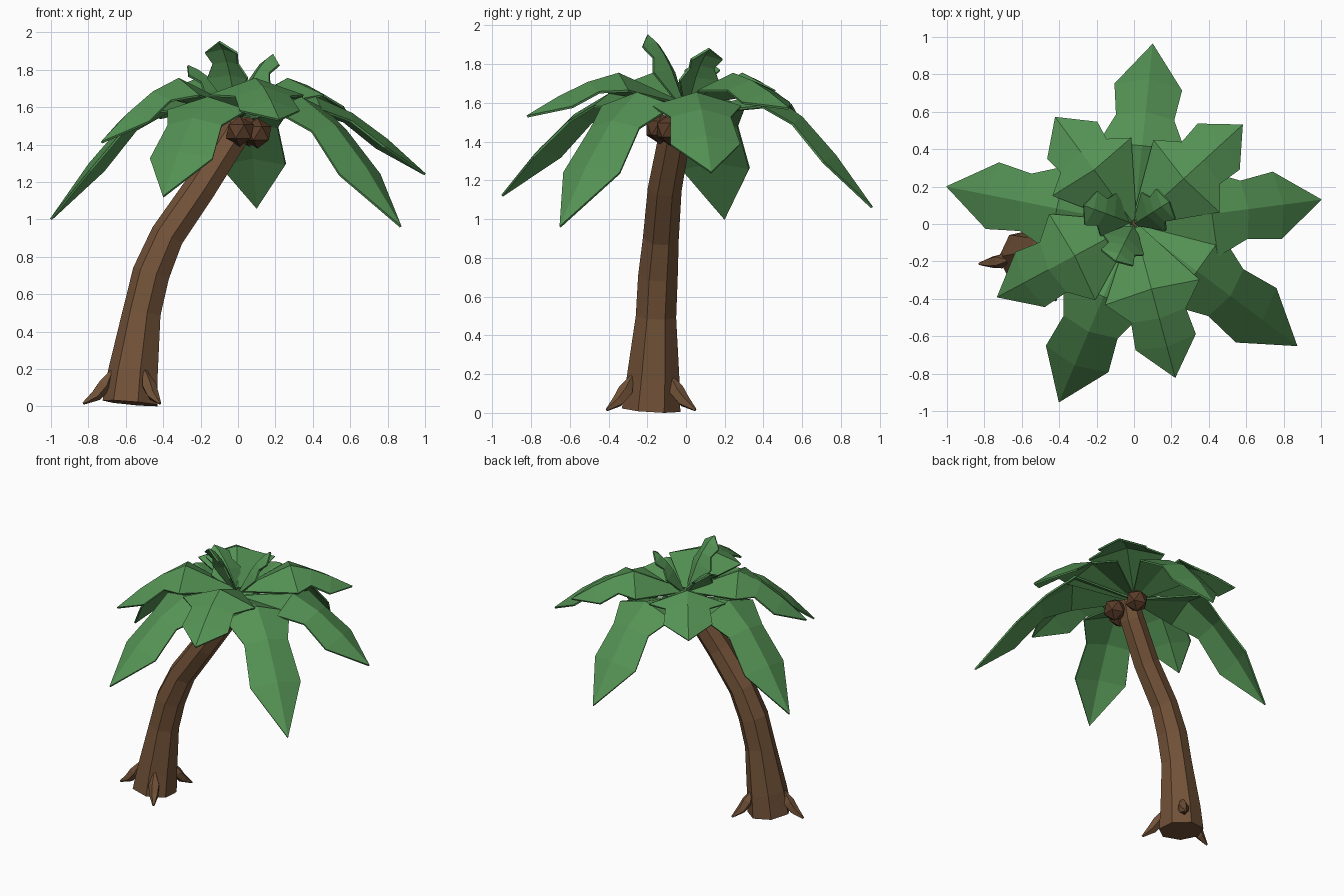
import bpy, bmesh, math
from mathutils import Vector

if "Cube" in bpy.data.objects:
    bpy.data.objects.remove(bpy.data.objects["Cube"])


def material(name, rgb):
    m = bpy.data.materials.new(name)
    m.diffuse_color = (*rgb, 1)
    m.use_nodes = True
    m.node_tree.nodes["Principled BSDF"].inputs["Base Color"].default_value = m.diffuse_color
    return m


BARK = material("bark", (0.17, 0.085, 0.04))
LEAF = material("leaf", (0.09, 0.29, 0.09))
NUT = material("nut", (0.10, 0.045, 0.022))


def finish(name, bm, mat):
    bmesh.ops.recalc_face_normals(bm, faces=bm.faces)
    me = bpy.data.meshes.new(name)
    bm.to_mesh(me)
    bm.free()
    ob = bpy.data.objects.new(name, me)
    bpy.context.collection.objects.link(ob)
    me.materials.append(mat)
    return ob


def tube(name, pts, radii, sides, mat):
    """Low-poly tapered tube along a path, rings square to the path."""
    pts = [Vector(p) for p in pts]
    bm = bmesh.new()
    rings = []
    for i, (p, r) in enumerate(zip(pts, radii)):
        t = (pts[min(i + 1, len(pts) - 1)] - pts[max(i - 1, 0)]).normalized()
        u = Vector((0, 1, 0)).cross(t).normalized()
        v = t.cross(u)
        ring = []
        for k in range(sides):
            a = math.pi + math.tau * k / sides
            ring.append(bm.verts.new(p + r * (math.cos(a) * u + math.sin(a) * v)))
        rings.append(ring)
    for a, b in zip(rings, rings[1:]):
        for k in range(sides):
            j = (k + 1) % sides
            bm.faces.new((a[k], a[j], b[j], b[k]))
    bm.faces.new(rings[0])
    bm.faces.new(rings[-1])
    return finish(name, bm, mat)


def frond(name, tip, profile, fold):
    """Folded leaf: profile rows are (distance out, height, half width)."""
    out = Vector((tip[0], tip[1], 0)).normalized()
    side = Vector((-out.y, out.x, 0))
    ridge = [out * r + Vector((0, 0, z)) for r, z, w in profile]
    bm = bmesh.new()
    rows = []
    for i, p in enumerate(ridge[:-1]):
        w = profile[i][2]
        t = (ridge[i + 1] - ridge[max(i - 1, 0)]).normalized()
        down = t.cross(side) * -fold * w
        rows.append([bm.verts.new(q) for q in
                     (p + side * w + down, p, p - side * w + down)])
    end = bm.verts.new(ridge[-1])
    for a, b in zip(rows, rows[1:]):
        for k in (0, 1):
            bm.faces.new((a[k], a[k + 1], b[k + 1], b[k]))
    for k in (0, 1):
        bm.faces.new((rows[-1][k], rows[-1][k + 1], end))
    ob = finish(name, bm, LEAF)
    mod = ob.modifiers.new("thickness", 'SOLIDIFY')
    mod.thickness = 0.012
    mod.offset = 0


def arched(tip, z0, zp, rw, widths):
    """Profile that rises to a peak at rw and droops to the tip."""
    R, zt = math.hypot(tip[0], tip[1]), tip[2]
    rows = [(0.02, z0, 0.03)]
    for s, w in zip((0, 0.33, 0.65, 1), widths):
        rows.append((rw + s * (R - rw), zp - (zp - zt) * s ** 1.4, w))
    return rows


# Leaning trunk
tube("trunk",
     [(-0.57, -0.18, 0.017), (-0.555, -0.17, 0.18), (-0.51, -0.155, 0.50),
      (-0.46, -0.145, 0.71), (-0.375, -0.13, 0.91), (-0.20, -0.11, 1.165),
      (-0.03, -0.06, 1.43), (0.03, -0.03, 1.55)],
     [0.155, 0.14, 0.107, 0.105, 0.095, 0.09, 0.085, 0.07], 7, BARK)

# Roots around the base
for i, deg in enumerate((187, -58, 58)):
    c, s = math.cos(math.radians(deg)), math.sin(math.radians(deg))
    tube(f"root_{i + 1}",
         [(-0.56 + c * d, -0.18 + s * d, z) for d, z in
          ((0.11, 0.20), (0.155, 0.115), (0.20, 0.06), (0.27, 0.015))],
         [0.006, 0.04, 0.033, 0.007], 5, BARK)

# Coconuts under the crown
for i, p in enumerate([(0.01, -0.135, 1.47), (0.105, -0.08, 1.46), (0.06, 0.10, 1.47)]):
    bm = bmesh.new()
    bmesh.ops.create_icosphere(bm, subdivisions=1, radius=0.082)
    bmesh.ops.translate(bm, verts=bm.verts, vec=p)
    finish(f"coconut_{i + 1}", bm, NUT)

# Lower tier of long drooping fronds
for i, tip in enumerate([(-1.0, 0.20, 1.0), (0.10, 0.96, 1.06), (1.0, 0.13, 1.24),
                         (0.87, -0.65, 0.96), (-0.40, -0.95, 1.12)]):
    frond(f"lower_frond_{i + 1}", tip,
          arched(tip, 1.55, 1.65, 0.42, (0.23, 0.155, 0.18, 0)), 0.3)

# Upper tier of shorter fronds
for i, tip in enumerate([(0.58, 0.53, 1.57), (-0.42, 0.57, 1.54),
                         (-0.73, -0.39, 1.41), (0.22, -0.82, 1.53)]):
    frond(f"upper_frond_{i + 1}", tip,
          arched(tip, 1.60, 1.75, 0.36, (0.26, 0.15, 0.165, 0)), 0.35)

# Young upright fronds in the middle
for i, tip in enumerate([(-0.10, -0.20, 1.95), (0.19, 0.12, 1.88), (-0.27, 0.10, 1.82)]):
    R, H = math.hypot(tip[0], tip[1]), tip[2] - 1.58
    rows = [(R * a, 1.58 + H * b, w) for a, b, w in
            ((0.05, 0, 0.02), (0.4, 0.52, 0.12), (0.58, 0.72, 0.075),
             (0.8, 0.9, 0.095), (1, 1, 0))]
    frond(f"young_frond_{i + 1}", tip, rows, 0.35)
